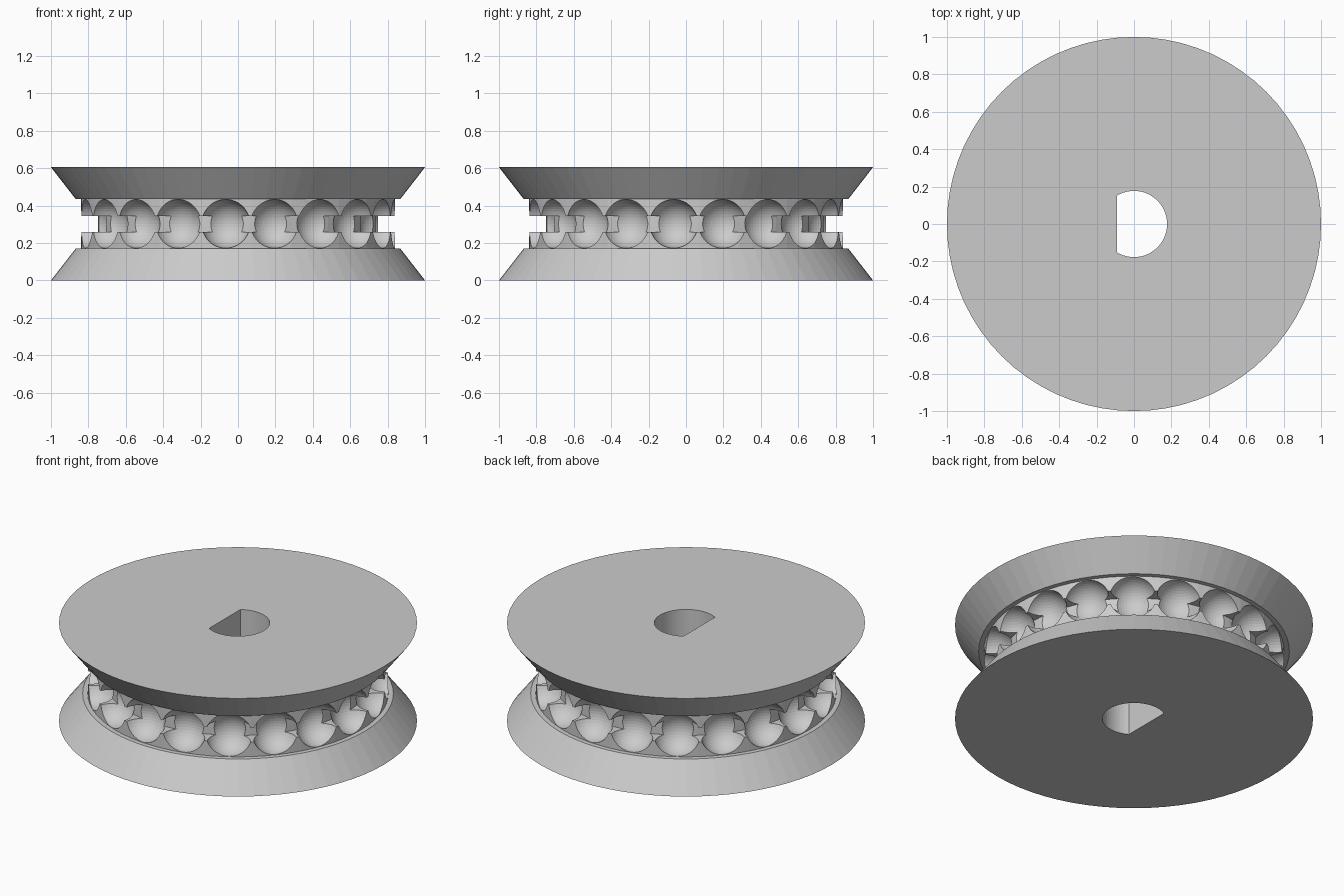
import bpy, bmesh, math
from mathutils import Matrix, Vector

if "Cube" in bpy.data.objects:
    bpy.data.objects.remove(bpy.data.objects["Cube"], do_unlink=True)

HEIGHT = 0.605
MID = HEIGHT / 2
HUB_R = 0.84
BALLS = 20
BALL_R = 0.13
SEGMENTS = 72

grey = bpy.data.materials.new("plain grey")
grey.use_nodes = True
colour = (0.6, 0.6, 0.6, 1)
grey.diffuse_color = colour
grey.node_tree.nodes["Principled BSDF"].inputs["Base Color"].default_value = colour


def make_object(name, bm):
    bmesh.ops.recalc_face_normals(bm, faces=bm.faces)
    mesh = bpy.data.meshes.new(name)
    bm.to_mesh(mesh)
    bm.free()
    mesh.materials.append(grey)
    obj = bpy.data.objects.new(name, mesh)
    bpy.context.collection.objects.link(obj)
    return obj


# Wheel: flared flanges, recessed hub and square link groove
lower = [(0, 0), (1, 0), (0.868, 0.17), (HUB_R, 0.17), (HUB_R, 0.26), (0.75, 0.26)]
profile = lower + [(r, HEIGHT - z) for r, z in reversed(lower)]
bm = bmesh.new()
verts = [bm.verts.new((r, 0, z)) for r, z in profile]
edges = [bm.edges.new(pair) for pair in zip(verts, verts[1:])]
bmesh.ops.spin(bm, geom=verts + edges, cent=(0, 0, 0), axis=(0, 0, 1),
               angle=math.tau, steps=SEGMENTS, use_duplicate=False)
bmesh.ops.remove_doubles(bm, verts=bm.verts, dist=1e-4)
bmesh.ops.dissolve_limit(bm, angle_limit=0.01, verts=bm.verts, edges=bm.edges)
wheel = make_object("chain_wheel", bm)

# Ball pockets around the rim
bm = bmesh.new()
for i in range(BALLS):
    a = math.radians(-4.5) + math.tau * i / BALLS
    place = (Matrix.Translation((HUB_R * math.cos(a), HUB_R * math.sin(a), MID))
             @ Matrix.Rotation(a, 4, "Z"))
    bmesh.ops.create_uvsphere(bm, u_segments=48, v_segments=24,
                              radius=BALL_R, matrix=place)
pockets = make_object("pocket_cutter", bm)

# D-shaped shaft hole
bm = bmesh.new()
half = math.acos(-0.09 / 0.177)
steps = 40
arc = [-half + 2 * half * i / steps for i in range(steps + 1)]
base = bm.faces.new([bm.verts.new((0.177 * math.cos(a), 0.177 * math.sin(a), -0.1))
                     for a in arc])
grown = bmesh.ops.extrude_face_region(bm, geom=[base])["geom"]
bmesh.ops.translate(bm, vec=Vector((0, 0, HEIGHT + 0.2)),
                    verts=[v for v in grown if isinstance(v, bmesh.types.BMVert)])
shaft = make_object("shaft_cutter", bm)

# Cut the wheel and discard the cutters
for cutter in (pockets, shaft):
    cutter.hide_render = True
    mod = wheel.modifiers.new(cutter.name, "BOOLEAN")
    mod.operation = "DIFFERENCE"
    mod.solver = "EXACT"
    mod.object = cutter
bpy.context.view_layer.update()
cut = bpy.data.meshes.new_from_object(
    wheel.evaluated_get(bpy.context.evaluated_depsgraph_get()))
wheel.modifiers.clear()
wheel.data = cut
for cutter in (pockets, shaft):
    bpy.data.objects.remove(cutter, do_unlink=True)
